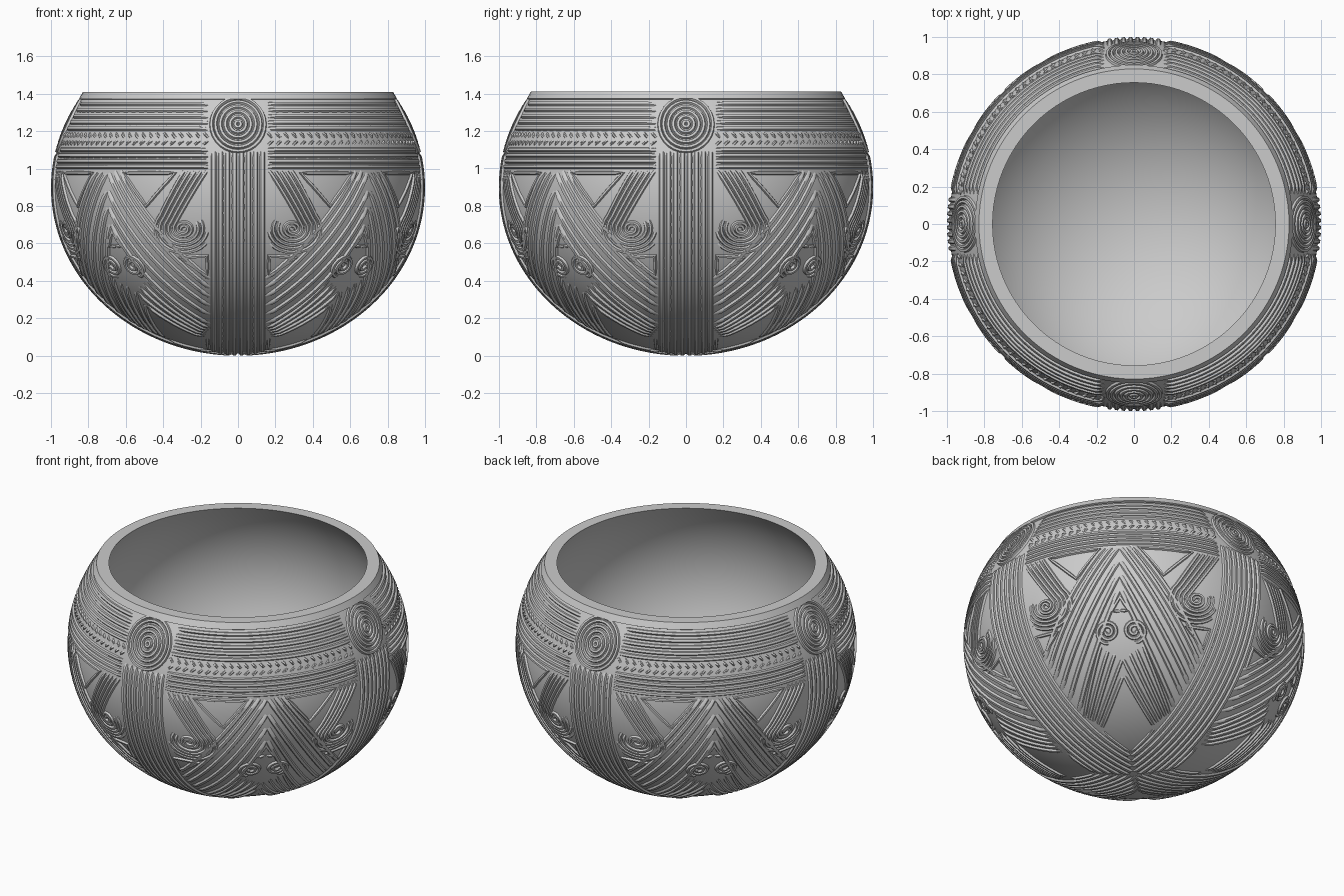
import bpy, bmesh, math
from mathutils import Vector, Matrix

if "Cube" in bpy.data.objects:
    bpy.data.objects.remove(bpy.data.objects["Cube"])

A, B, C = 0.989, 0.889, 0.899      # bowl ellipsoid: radius, half height, centre height
RISE = 0.011                       # height of the raised carving
POST, PANEL = 0.0, math.pi / 4     # the two drawing frames: front post, panel centre


def P(u, z, az=POST):
    """Point on the bowl at sideways offset u and height z in a frame turned by az."""
    R = A * math.sqrt(max(0, 1 - ((z - C) / B) ** 2))
    p = Vector((u, -math.sqrt(max(0, R * R - u * u)), z))
    return Matrix.Rotation(az, 3, 'Z') @ p


def project(p):
    q = p - Vector((0, 0, C))
    k = math.sqrt((q.x ** 2 + q.y ** 2) / A ** 2 + q.z ** 2 / B ** 2)
    q /= k
    n = Vector((q.x / A ** 2, q.y / A ** 2, q.z / B ** 2)).normalized()
    return q + Vector((0, 0, C)), n


def resample(pts, step=0.05):
    out = [pts[0]]
    for a, b in zip(pts, pts[1:]):
        n = max(1, math.ceil((b - a).length / step))
        out += [a.lerp(b, i / n) for i in range(1, n + 1)]
    return out


def ridge(bm, pts, w):
    """Low rounded strip following pts over the bowl surface."""
    data = [project(p) for p in pts]
    rows = []
    for i, (p, n) in enumerate(data):
        t = data[min(i + 1, len(data) - 1)][0] - data[max(i - 1, 0)][0]
        if i == 0 or i == len(data) - 1:
            if (data[0][0] - data[-1][0]).length < 1e-5:
                t = data[1][0] - data[-2][0]
                h = RISE
            else:
                h = 0
        else:
            h = RISE
        s = t.cross(n).normalized()
        rows.append([bm.verts.new(p + s * w * a + n * b) for a, b in
                     ((-1, -0.004), (-0.5, h), (0.5, h), (1, -0.004))])
    for r, q in zip(rows, rows[1:]):
        for k in range(3):
            bm.faces.new((r[k], r[k + 1], q[k + 1], q[k]))


def finish(name, bm, angle=50):
    bmesh.ops.recalc_face_normals(bm, faces=bm.faces) if name == "bowl" else bm.normal_update()
    me = bpy.data.meshes.new(name)
    bm.to_mesh(me)
    bm.free()
    ob = bpy.data.objects.new(name, me)
    bpy.context.collection.objects.link(ob)
    bpy.context.view_layer.objects.active = ob
    ob.select_set(True)
    bpy.ops.object.shade_smooth_by_angle(angle=math.radians(angle))
    ob.select_set(False)


def carve(name, strokes, mirror=True, w=0.014):
    """Repeat strokes round the four quarters, mirrored about each post if asked."""
    bm = bmesh.new()
    for pts in strokes:
        pts = resample(pts)
        for q in range(4):
            for sx in ((1, -1) if mirror else (1,)):
                m = Matrix.Rotation(q * math.pi / 2, 3, 'Z') @ Matrix.Diagonal((sx, 1, 1))
                ridge(bm, [m @ p for p in pts], w)
    for f in bm.faces:              # face everything outward
        f.normal_update()
        if f.normal.dot(f.calc_center_median() - Vector((0, 0, C))) < 0:
            f.normal_flip()
    finish(name, bm)


# bowl shell: outer ellipsoid, plain collar, flat lip, inner hollow
t_out = math.asin((1.368 - C) / B)
outer = [(A * math.cos(t), C + B * math.sin(t)) for t in
         [-math.pi / 2 + (t_out + math.pi / 2) * i / 30 for i in range(31)]]
t_in = math.asin((1.41 - 0.9) / 0.85)
inner = [(0.945 * math.cos(t), 0.9 + 0.85 * math.sin(t)) for t in
         [t_in - (t_in + math.pi / 2) * i / 20 for i in range(21)]]
profile = outer + [(0.850, 1.373), (0.829, 1.41)] + inner
bm = bmesh.new()
vs = [bm.verts.new((max(r, 0), 0, z)) for r, z in profile]
es = [bm.edges.new(e) for e in zip(vs, vs[1:])]
bmesh.ops.spin(bm, geom=vs + es, cent=(0, 0, 0), axis=(0, 0, 1), angle=2 * math.pi, steps=96)
bmesh.ops.remove_doubles(bm, verts=bm.verts, dist=1e-4)
finish("bowl", bm, 30)

# horizontal lines under the rim, broken at each medallion
lines = []
for z in (1.345, 1.312, 1.279, 1.246, 1.213, 1.1, 1.07, 1.04, 1.01):
    R = P(0, z).length and A * math.sqrt(1 - ((z - C) / B) ** 2)
    a = math.asin(0.16 / R)
    lines.append([Matrix.Rotation(a + (math.pi / 2 - 2 * a) * i / 24, 3, 'Z') @ P(0, z)
                  for i in range(25)])
carve("rim_lines", lines, mirror=False)

# two rows of slanted nicks forming a herringbone belt
nicks = []
for i in range(26):
    az = math.radians(10.5 + 69 * i / 25)
    for z, d in ((1.178, 0.012), (1.138, -0.012)):
        nicks.append([P(-0.013, z + d, az), P(0, z, az), P(0.013, z - d, az)])
carve("herringbone_belt", nicks, mirror=False, w=0.009)

# ringed medallions on top of the posts
rings = []
for r in (0.015, 0.042, 0.068, 0.094, 0.12, 0.142):
    rings.append([P(r * math.cos(a), 1.235 + r * math.sin(a))
                  for a in [2 * math.pi * i / 28 for i in range(29)]])
carve("medallions", rings, mirror=False, w=0.0125)

# vertical post ribs running down to meet under the bowl
ribs = []
for x in (0.019, 0.056, 0.093, 0.13):
    s = math.sqrt(1 - (x / A) ** 2)
    t0 = math.asin((1.09 - C) / (B * s))
    t1 = -math.acos(x / (A * s))
    ribs.append([Vector((x, -A * s * math.cos(t), C + B * s * math.sin(t))) for t in
                 [t0 + (t1 - t0) * i / 28 for i in range(29)]])
carve("post_ribs", ribs, w=0.016)

# hooked scrolls beside the posts
hooks = []
for k in range(5):
    r = 0.055 + 0.024 * k
    end = -210 if k else -760
    pts = [P(0.17 + 0.03 * k, 0.985)]
    n = 18 if k else 40
    for i in range(n + 1):
        f = i / n
        a = math.radians(35 + (end - 35) * f)
        rr = r if k else r * (1 - 0.8 * f)
        if k > 1 and 0.29 + rr * math.cos(a) < 0.165:
            break
        pts.append(P(0.29 + rr * math.cos(a), 0.68 + 0.85 * rr * math.sin(a)))
    hooks.append(pts)
carve("hook_scrolls", hooks, w=0.0115)


# large chevron in each panel, legs ending on the post edge
def post_edge(z):
    return P(0.15, z)


starts = ((-0.09, 0.985), (-0.048, 0.985), (-0.008, 0.975), (-0.006, 0.88), (-0.006, 0.79), (-0.006, 0.70))
chevrons = [[P(u, z, PANEL), post_edge(0.41 - 0.048 * i)] for i, (u, z) in enumerate(starts)]
carve("large_chevrons", chevrons, w=0.016)

# small twin spirals and their stalks
small = [[P(-0.078 + r * math.cos(a), 0.48 + 0.86 * r * math.sin(a), PANEL)
          for r, a in [(0.012 + 0.056 * i / 44, math.radians(-830 + 830 * i / 44 - 90))
                       for i in range(45)]]]
for j, (u, z) in enumerate(((-0.125, 0.41), (-0.085, 0.385), (-0.045, 0.37), (-0.006, 0.34), (-0.006, 0.27))):
    small.append([P(u, z, PANEL), P(-0.25 + 0.025 * j, 0.145 - 0.011 * j, PANEL)])
carve("twin_spirals", small, w=0.0125)

# borders of the plain fields
borders = [[P(x, z) for x, z in ((0.335, 0.975), (0.61, 0.975), (0.49, 0.80), (0.335, 0.975))],
           [P(x, z) for x, z in ((0.165, 0.535), (0.31, 0.525), (0.165, 0.435), (0.165, 0.535))],
           [P(-0.15, 0.09, PANEL), P(0, 0.032, PANEL)],
           [P(0, 0.585, PANEL), P(-0.05, 0.585, PANEL), P(0, 0.665, PANEL)]]
carve("field_borders", borders, w=0.011)
